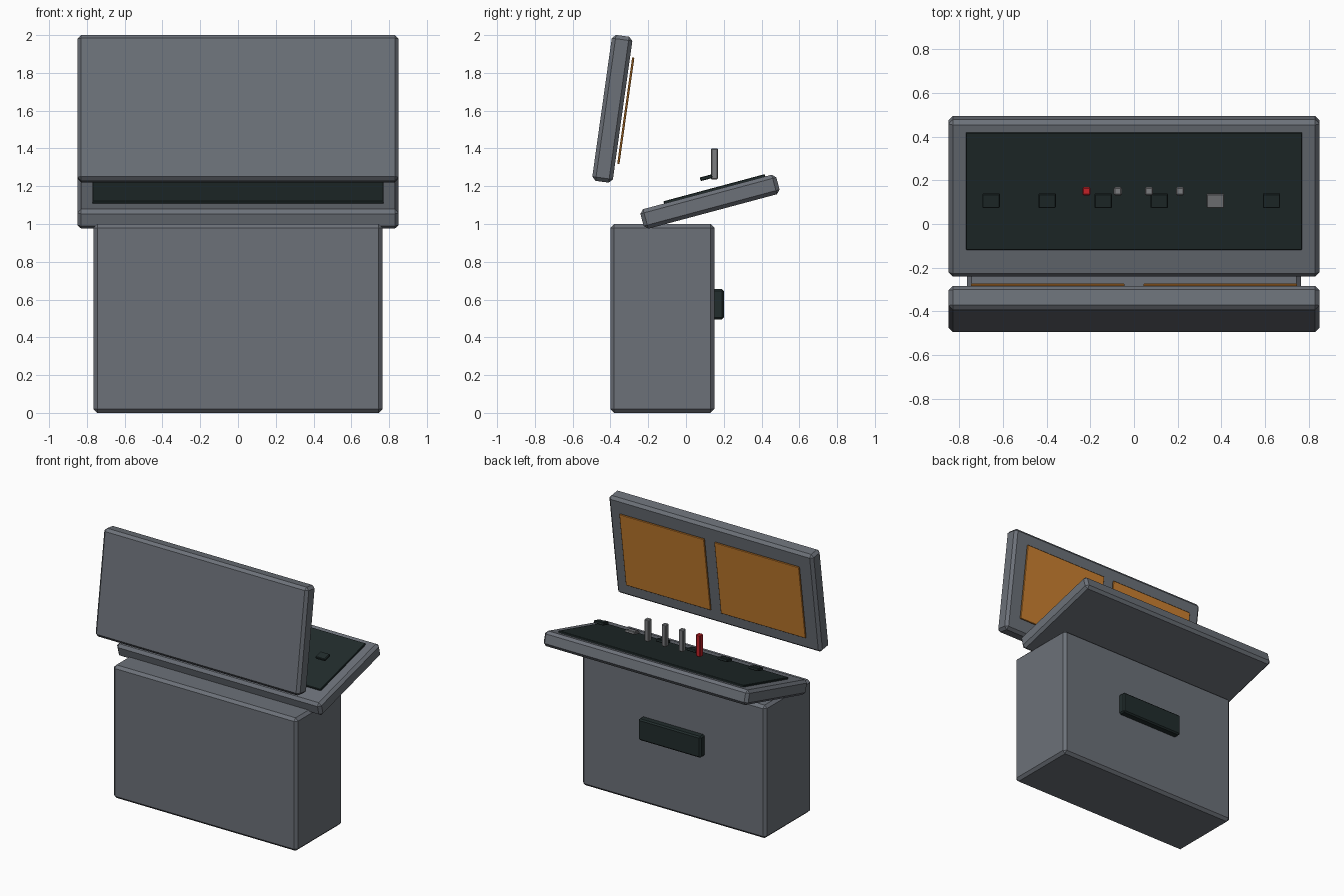
import bpy, bmesh
from math import radians
from mathutils import Matrix, Vector

cube = bpy.data.objects.get("Cube")
if cube:
    bpy.data.objects.remove(cube, do_unlink=True)


def material(name, rgb):
    m = bpy.data.materials.new(name)
    m.use_nodes = True
    m.diffuse_color = (*rgb, 1)
    m.node_tree.nodes["Principled BSDF"].inputs["Base Color"].default_value = (*rgb, 1)
    return m


steel = material("steel_grey", (0.15, 0.165, 0.19))
dark = material("dark_panel", (0.015, 0.025, 0.025))
amber = material("amber_screen", (0.6, 0.22, 0.03))
light = material("light_grey", (0.2, 0.205, 0.215))
red = material("red", (0.55, 0.015, 0.02))


def box(name, size, frame, offset, mat, bevel):
    """Chamfered box placed at an offset inside a tilted frame."""
    bm = bmesh.new()
    bmesh.ops.create_cube(bm, size=1, matrix=Matrix.Diagonal((*size, 1)))
    mesh = bpy.data.meshes.new(name)
    bm.to_mesh(mesh)
    bm.free()
    mesh.materials.append(mat)
    obj = bpy.data.objects.new(name, mesh)
    bpy.context.collection.objects.link(obj)
    obj.matrix_world = frame @ Matrix.Translation(offset)
    mod = obj.modifiers.new("chamfer", "BEVEL")
    mod.width = bevel
    mod.segments = 1
    return obj


def tilted(center, degrees):
    return Matrix.Translation(Vector(center)) @ Matrix.Rotation(radians(degrees), 4, "X")


world = Matrix.Identity(4)
desk = tilted((0, 0.127, 1.118), 15)
screen = tilted((0, -0.39, 1.61), -8)

# Cabinet and its rear handle
box("cabinet", (1.53, 0.55, 1.0), world, (0, -0.125, 0.5), steel, 0.02)
box("rear_handle", (0.52, 0.06, 0.16), world, (0, 0.17, 0.575), dark, 0.01)

# Sloping desk with control panel
box("desk_top", (1.7, 0.745, 0.107), desk, (0, 0, 0), steel, 0.02)
box("control_panel", (1.54, 0.555, 0.02), desk, (0, 0.04, 0.056), dark, 0.003)

# Row of tilted buttons, one of them lit
for i in range(6):
    frame = tilted((-0.655 + i * 0.257, 0.107, 1.245), 15)
    box(f"button_{i + 1}", (0.08, 0.066, 0.02), frame, (0, 0, 0),
        light if i == 4 else dark, 0.004)

# Upright levers
for i in range(4):
    box(f"lever_{i + 1}", (0.037, 0.037, 0.165), world,
        (-0.217 + i * 0.1427, 0.15, 1.318), light if i else red, 0.005)

# Screen housing and its two displays facing the desk
box("screen_housing", (1.7, 0.11, 0.78), screen, (0, 0, 0), steel, 0.02)
for side, x in (("right", -0.395), ("left", 0.395)):
    box(f"{side}_display", (0.705, 0.012, 0.57), screen, (x, 0.072, 0), amber, 0.003)
